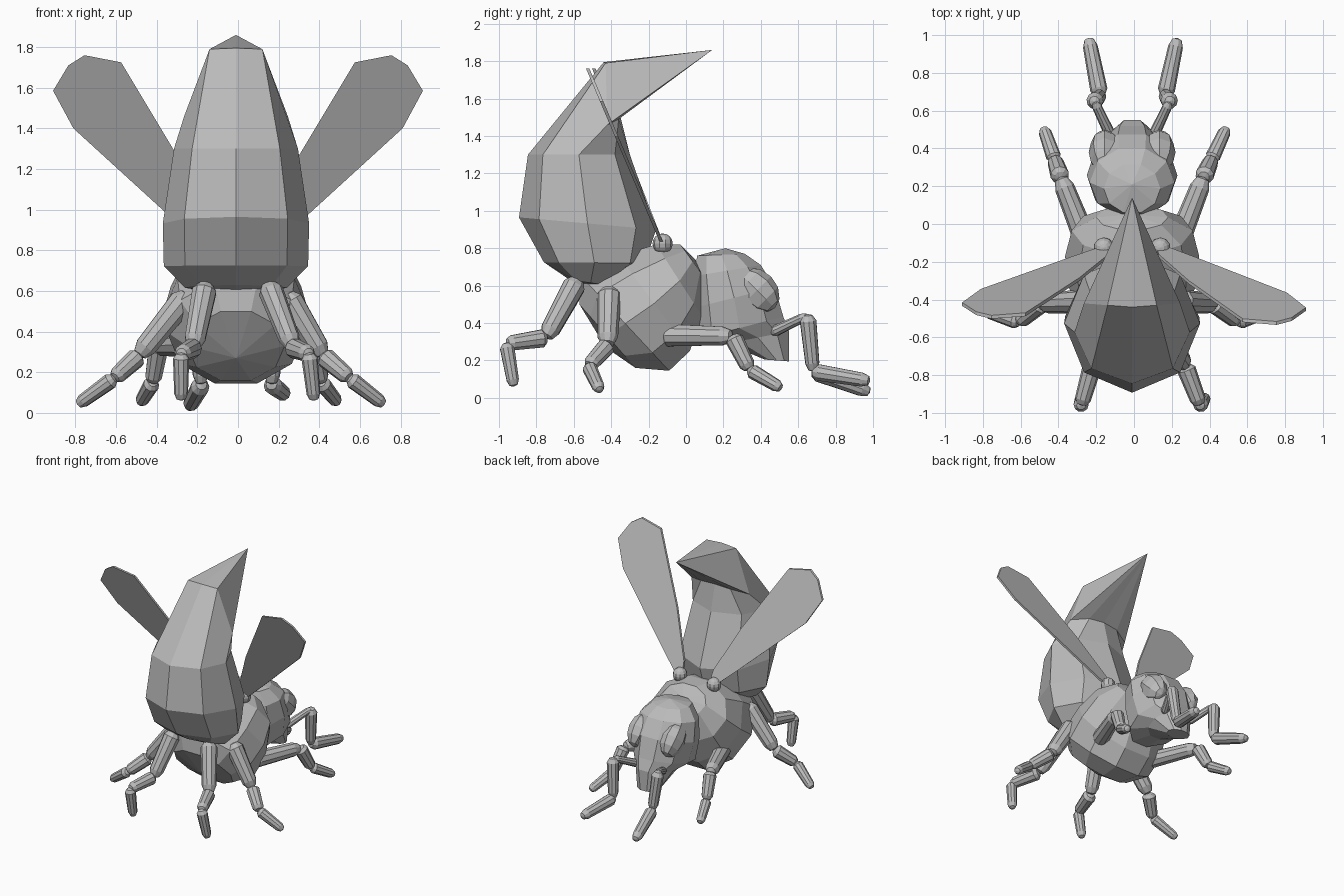
import bpy
import bmesh
from math import cos, sin, pi
from mathutils import Vector, Matrix

cube = bpy.data.objects.get("Cube")
if cube:
    bpy.data.objects.remove(cube, do_unlink=True)

grey = bpy.data.materials.new("plain grey")
grey.use_nodes = True
GREY = (0.5, 0.5, 0.5, 1)
grey.diffuse_color = GREY
grey.node_tree.nodes["Principled BSDF"].inputs["Base Color"].default_value = GREY
MID = -0.01  # x of the body's plane of symmetry


def finish(bm, name):
    bmesh.ops.recalc_face_normals(bm, faces=bm.faces)
    mesh = bpy.data.meshes.new(name)
    bm.to_mesh(mesh)
    bm.free()
    mesh.materials.append(grey)
    obj = bpy.data.objects.new(name, mesh)
    bpy.context.collection.objects.link(obj)
    return obj


def skin(name, rings, start=None, end=None):
    """Bridge rings of points; each end is a point or a flat cap."""
    bm = bmesh.new()
    loops = [[bm.verts.new(p) for p in ring] for ring in rings]
    n = len(loops[0])
    for a, b in zip(loops, loops[1:]):
        for i in range(n):
            j = (i + 1) % n
            bm.faces.new((a[i], a[j], b[j], b[i]))
    for loop, tip in ((loops[0], start), (loops[-1], end)):
        if tip is None:
            bm.faces.new(loop)
        else:
            v = bm.verts.new(tip)
            for i in range(n):
                bm.faces.new((loop[i], loop[(i + 1) % n], v))
    return finish(bm, name)


def section_rings(sections, n, phase):
    """Elliptical rings; each section is back (y, z), front (y, z), half width."""
    rings = []
    for back, front, w in sections:
        b, f = Vector((MID, *back)), Vector((MID, *front))
        mid, half = (b + f) / 2, (f - b) / 2 / cos(2 * pi * phase / n)
        turn = [2 * pi * (i + phase) / n for i in range(n)]
        rings.append([mid + half * cos(t) + Vector((w * sin(t), 0, 0)) for t in turn])
    return rings


def capsule(name, a, b, r0, r1, n=10):
    a, b = Vector(a), Vector(b)
    axis = b - a
    rot = axis.to_track_quat('Z', 'Y')
    rings = []
    for t, r in ((0, 0.6 * r0), (0.1, r0), (0.85, r1), (0.97, 0.65 * r1)):
        rings.append([a + axis * t + rot @ Vector((r * cos(2 * pi * i / n), r * sin(2 * pi * i / n), 0))
                      for i in range(n)])
    return skin(name, rings, a - axis * 0.03, b)


def ball(name, centre, radii, tilt, u, v):
    bm = bmesh.new()
    m = Matrix.Translation(centre) @ Matrix.Rotation(tilt, 4, 'X') @ Matrix.Diagonal((*radii, 1))
    bmesh.ops.create_uvsphere(bm, u_segments=u, v_segments=v, radius=1, matrix=m)
    return finish(bm, name)


# Thorax, lofted from its lower rear pole to the neck
skin("thorax", section_rings([
    ((-0.57, 0.50), (-0.27, 0.16), 0.24),
    ((-0.56, 0.65), (-0.09, 0.145), 0.34),
    ((-0.36, 0.76), (0.02, 0.25), 0.355),
    ((-0.16, 0.82), (0.09, 0.43), 0.32),
    ((-0.03, 0.82), (0.10, 0.64), 0.19),
], 10, 0.5), (MID, -0.43, 0.27), (MID, 0.05, 0.74))

# Head, from the crown down to the blunt snout
skin("head", section_rings([
    ((0.06, 0.76), (0.315, 0.77), 0.15),
    ((0.04, 0.65), (0.40, 0.71), 0.225),
    ((0.04, 0.48), (0.475, 0.59), 0.24),
    ((0.05, 0.31), (0.52, 0.435), 0.21),
    ((0.22, 0.29), (0.55, 0.355), 0.14),
    ((0.42, 0.205), (0.55, 0.195), 0.09),
], 10, 0.5), (MID, 0.21, 0.80))

# Raised abdomen with a ridged back, closing into a forward-pointing sting
abdomen = section_rings([
    ((-0.62, 0.63), (-0.40, 0.60), 0.25),
    ((-0.76, 0.725), (-0.22, 0.72), 0.355),
    ((-0.893, 0.965), (-0.16, 0.90), 0.36),
    ((-0.845, 1.30), (-0.30, 1.30), 0.305),
], 8, 0)
half = [(0, -0.35, 1.50), (0.13, -0.36, 1.49), (0.255, -0.42, 1.46), (0.13, -0.43, 1.79), (0, -0.44, 1.795)]
collar = half + [(-x, y, z) for x, y, z in half[3:0:-1]]
abdomen.append([(MID + x, y, z) for x, y, z in collar])
skin("abdomen", abdomen, (MID, -0.52, 0.59), (MID, 0.14, 1.86))

# Limb paths: x on the left, x on the right, y, z; then the segment radii
# and how far the left tip rises above the right one
limbs = {
    "antenna": ([(.10, .12, .46, .35), (.19, .21, .65, .44), (.165, .18, .68, .14), (.23, .24, .985, .06)],
                (0.03, 0.045, 0.046), 0.03),
    "front_leg": ([(.22, .24, -.13, .335), (.37, .39, .25, .33), (.41, .42, .34, .15), (.49, .48, .51, .05)],
                  (0.062, 0.05, 0.04), 0),
    "middle_leg": ([(.24, .25, -.41, .58), (.42, .49, -.42, .28), (.55, .61, -.52, .17), (.72, .79, -.46, .04)],
                   (0.065, 0.05, 0.04), 0),
    "hind_leg": ([(.15, .16, -.58, .63), (.27, .22, -.75, .32), (.35, .28, -.96, .29), (.375, .28, -.92, .06)],
                 (0.062, 0.05, 0.04), 0),
}
# Wing outline as x, z from root to tip and back
outline = [(.12, .82), (.13, .92), (.29, 1.25), (.575, 1.725), (.755, 1.76),
           (.835, 1.71), (.91, 1.585), (.81, 1.40), (.35, .98), (.17, .82)]

for side, word, lean in ((1, "left", 0.425), (-1, "right", 0.39)):
    for limb, (path, radii, rise) in limbs.items():
        pts = [Vector((l if side > 0 else -r, y, z)) for l, r, y, z in path]
        pts[-1].z += rise * side
        for k, r in enumerate(radii):
            capsule(f"{word}_{limb}_{k + 1}", pts[k], pts[k + 1], r, r * 0.85)

    # Bulging eye set into the head
    ball(f"{word}_eye", (MID + side * 0.145, 0.38, 0.575), (0.085, 0.105, 0.135), pi / 4, 8, 6)
    # Wing joint and thin leaning wing
    ball(f"{word}_wing_joint", (MID + side * 0.15, -0.125, 0.825), (0.054, 0.054, 0.054), 0, 10, 8)
    rings = [[(side * x, -0.13 - lean * (z - 0.83) + d, z) for x, z in outline] for d in (-0.009, 0.009)]
    skin(f"{word}_wing", rings)
